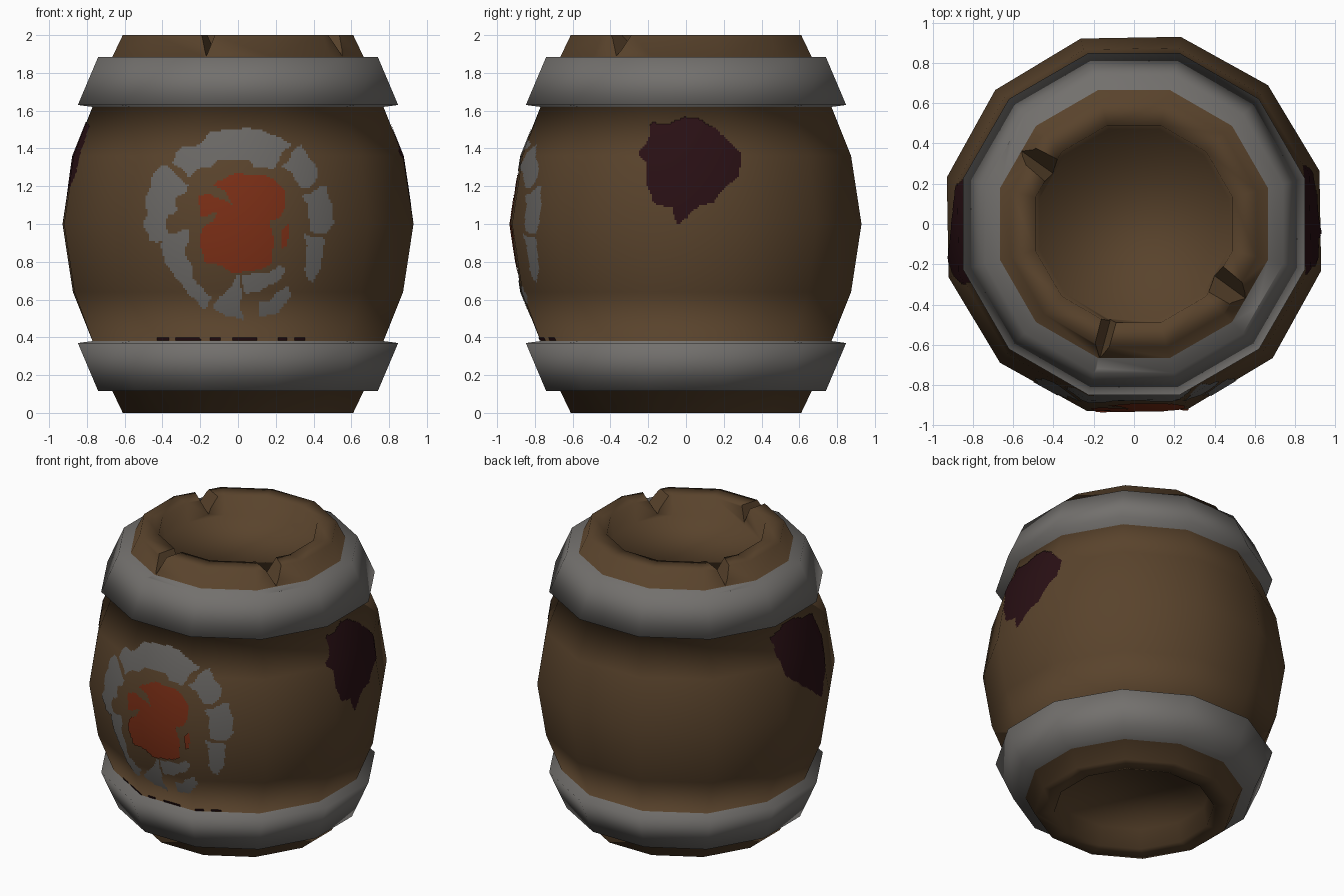
import bpy, bmesh, math
from mathutils import Vector, noise
from mathutils.bvhtree import BVHTree

if "Cube" in bpy.data.objects:
    bpy.data.objects.remove(bpy.data.objects["Cube"])


def material(name, rgb):
    m = bpy.data.materials.new(name)
    m.diffuse_color = (*rgb, 1)
    m.use_nodes = True
    m.node_tree.nodes["Principled BSDF"].inputs["Base Color"].default_value = m.diffuse_color
    return m


WOOD = material("brown_wood", (0.10, 0.056, 0.025))
METAL = material("grey_metal", (0.17, 0.162, 0.153))
PAINT = material("pale_grey_paint", (0.145, 0.138, 0.13))
RED = material("rust_red_paint", (0.20, 0.028, 0.008))
DARK = material("dark_maroon_stain", (0.022, 0.005, 0.007))


def add_object(name, bm, mats):
    me = bpy.data.meshes.new(name)
    bm.to_mesh(me)
    for m in mats:
        me.materials.append(m)
    ob = bpy.data.objects.new(name, me)
    bpy.context.collection.objects.link(ob)
    return ob


# Barrel body: twelve-sided lathe, recessed ends and two hoops, one smooth shell
SIDES = 12
half = [(.47, .13), (.49, 0), (.61, 0), (.665, .115), (.74, .115),
        (.848, .37), (.77, .38), (.87, .64)]
profile = half + [(.925, 1)] + [(r, 2 - z) for r, z in reversed(half)]
HOOP = {3, 4, 5, 10, 11, 12}
bm = bmesh.new()
rings = []
for i, (r, z) in enumerate(profile):
    twist = math.radians(16 if 7 <= i <= 9 else 15)
    rad = r / math.cos(math.pi / SIDES)
    rings.append([bm.verts.new((rad * math.cos(twist + k * math.tau / SIDES),
                                rad * math.sin(twist + k * math.tau / SIDES), z))
                  for k in range(SIDES)])
for i in range(len(rings) - 1):
    a, b = rings[i], rings[i + 1]
    for k in range(SIDES):
        n = (k + 1) % SIDES
        f = bm.faces.new((a[k], a[n], b[n], b[k]))
        f.material_index = 1 if i in HOOP else 0
bm.faces.new(list(reversed(rings[0])))
bm.faces.new(rings[-1])
bmesh.ops.recalc_face_normals(bm, faces=bm.faces)
for f in bm.faces:
    f.smooth = True
tree = BVHTree.FromBMesh(bm)
body = add_object("barrel_body", bm, [WOOD, METAL])
bm.free()


# Broken notches in the top rim: wedges wider on the inside
def notch(angle, w_in, w_out):
    c = bmesh.new()
    d = Vector((math.cos(angle), math.sin(angle), 0))
    t = Vector((-d.y, d.x, 0))
    ends = []
    for r, w, tip in ((.40, w_in, 1.90), (.74, w_out, 1.885)):
        ends.append([c.verts.new(d * r + t * s * w + Vector((0, 0, z)))
                     for s, z in ((-1, 2.03), (1, 2.03), (0.2, tip))])
    p, q = ends
    c.faces.new(p)
    c.faces.new(q)
    for k in range(3):
        n = (k + 1) % 3
        c.faces.new((p[k], p[n], q[n], q[k]))
    bmesh.ops.recalc_face_normals(c, faces=c.faces)
    cutter = add_object("notch_cutter", c, [])
    c.free()
    cutter.hide_render = True
    mod = body.modifiers.new("notch", 'BOOLEAN')
    mod.operation = 'DIFFERENCE'
    mod.solver = 'EXACT'
    mod.object = cutter
    return cutter


cutters = [notch(math.radians(a), wi, wo)
           for a, wi, wo in ((-105, .05, .045), (-35, .10, .07), (146, .09, .05))]
bpy.context.view_layer.objects.active = body
body.select_set(True)
for name in [m.name for m in body.modifiers]:
    bpy.ops.object.modifier_apply(modifier=name)
for c in cutters:
    bpy.data.objects.remove(c, do_unlink=True)


# Paint: thin fine-celled plates dropped onto the curved staves
def in_poly(u, z, pts):
    hit = False
    for (x1, z1), (x2, z2) in zip(pts, pts[1:] + pts[:1]):
        if (z1 > z) != (z2 > z) and u < (x2 - x1) * (z - z1) / (z2 - z1) + x1:
            hit = not hit
    return hit


def paint(name, mat, side, inside, box, step=.01, lift=.004, rough=.012):
    """side: outward direction of the view the shape was drawn in."""
    side = Vector(side)
    across = Vector((1, 0, 0)) if side.y else Vector((0, 1, 0))
    u0, u1, z0, z1 = box
    p = bmesh.new()
    grid = {}

    def vert(i, j):
        if (i, j) not in grid:
            o = across * (u0 + i * step) + side * 3 + Vector((0, 0, z0 + j * step))
            loc = tree.ray_cast(o, -side)[0]
            grid[i, j] = p.verts.new(loc + side * lift)
        return grid[i, j]

    for i in range(int(round((u1 - u0) / step))):
        for j in range(int(round((z1 - z0) / step))):
            u, z = u0 + (i + .5) * step, z0 + (j + .5) * step
            w = noise.noise_vector(Vector((u * 14, z * 14, 3))) * rough
            if inside(u + w.x, z + w.y):
                f = p.faces.new((vert(i, j), vert(i + 1, j),
                                 vert(i + 1, j + 1), vert(i, j + 1)))
                f.smooth = True
                f.normal_update()
                if f.normal.dot(side) < 0:
                    f.normal_flip()
    ob = add_object(name, p, [mat])
    p.free()
    # shade the plate like the smooth barrel below it
    ob.data.normals_split_custom_set_from_vertices(
        [Vector((v.co.x, v.co.y, .55 * (v.co.z - 1))).normalized()
         for v in ob.data.vertices])


# Worn pale ring: sectors (start, end, inner start/end, outer start/end)
sectors = [(59, 137, .33, .36, .51, .49), (30, 54, .36, .38, .49, .53),
           (-6, 24, .36, .37, .48, .51), (-38, -10, .40, .36, .50, .45),
           (143, 191, .33, .39, .52, .49), (188, 250, .27, .42, .42, .48),
           (255, 271, .38, .26, .48, .50), (273, 313, .28, .30, .39, .36),
           (284, 307, .42, .42, .50, .48)]


def in_ring(u, z):
    dx, dz = u - .01, z - 1
    r, a = math.hypot(dx, dz), math.degrees(math.atan2(dz, dx))
    for a0, a1, i0, i1, o0, o1 in sectors:
        for b in (a, a + 360):
            if a0 <= b <= a1:
                t = (b - a0) / (a1 - a0)
                if i0 + (i1 - i0) * t <= r <= o0 + (o1 - o0) * t:
                    return True
    return False


FRONT = (0, -1, 0)
paint("front_painted_ring", PAINT, FRONT, in_ring, (-.55, .57, .44, 1.56), rough=.03)

# Red centre spot with a flaked left edge
spot = [(-.13, 1.21), (-.05, 1.26), (.06, 1.27), (.16, 1.25), (.25, 1.18),
        (.255, 1.09), (.22, 1.03), (.165, 1.01), (.19, .93), (.18, .79),
        (.08, .75), (-.03, .74), (-.09, .78), (-.18, .80), (-.20, .89),
        (-.19, .98), (-.13, 1.01), (-.11, 1.07), (-.20, 1.03), (-.21, 1.14),
        (-.15, 1.17), (-.09, 1.13), (-.02, 1.10), (-.06, 1.17)]
chip = [(.23, .97), (.265, 1.0), (.265, .89), (.235, .87)]
paint("front_red_spot", RED, FRONT,
      lambda u, z: in_poly(u, z, spot) or in_poly(u, z, chip),
      (-.26, .32, .68, 1.32), lift=.007)

# Dark stains on both sides
right = [(-.26, 1.38), (-.19, 1.47), (-.18, 1.54), (-.09, 1.53), (0, 1.565),
         (.10, 1.54), (.17, 1.50), (.29, 1.37), (.275, 1.24), (.19, 1.18),
         (.15, 1.11), (.07, 1.10), (.02, 1.05), (-.045, 1.0), (-.08, 1.08),
         (-.17, 1.12), (-.21, 1.21), (-.21, 1.32)]
left = [(.22, 1.54), (0, 1.57), (-.27, 1.52), (-.30, 1.28), (-.18, 1.0),
        (-.02, 1.13), (.17, 1.27), (.22, 1.42)]
for name, sx, poly in (("right_stain", 1, right), ("left_stain", -1, left)):
    paint(name, DARK, (sx, 0, 0), lambda u, z: in_poly(u, z, poly),
          (-.36, .36, .94, 1.6))

# Thin grime dashes just above the lower hoop
dashes = [(-.43, -.36), (-.33, -.20), (-.15, -.09), (-.03, .10), (.21, .26), (.30, .36)]
paint("front_grime", DARK, FRONT,
      lambda u, z: any(a < u < b for a, b in dashes), (-.46, .4, .384, .400),
      step=.008, rough=.006)
